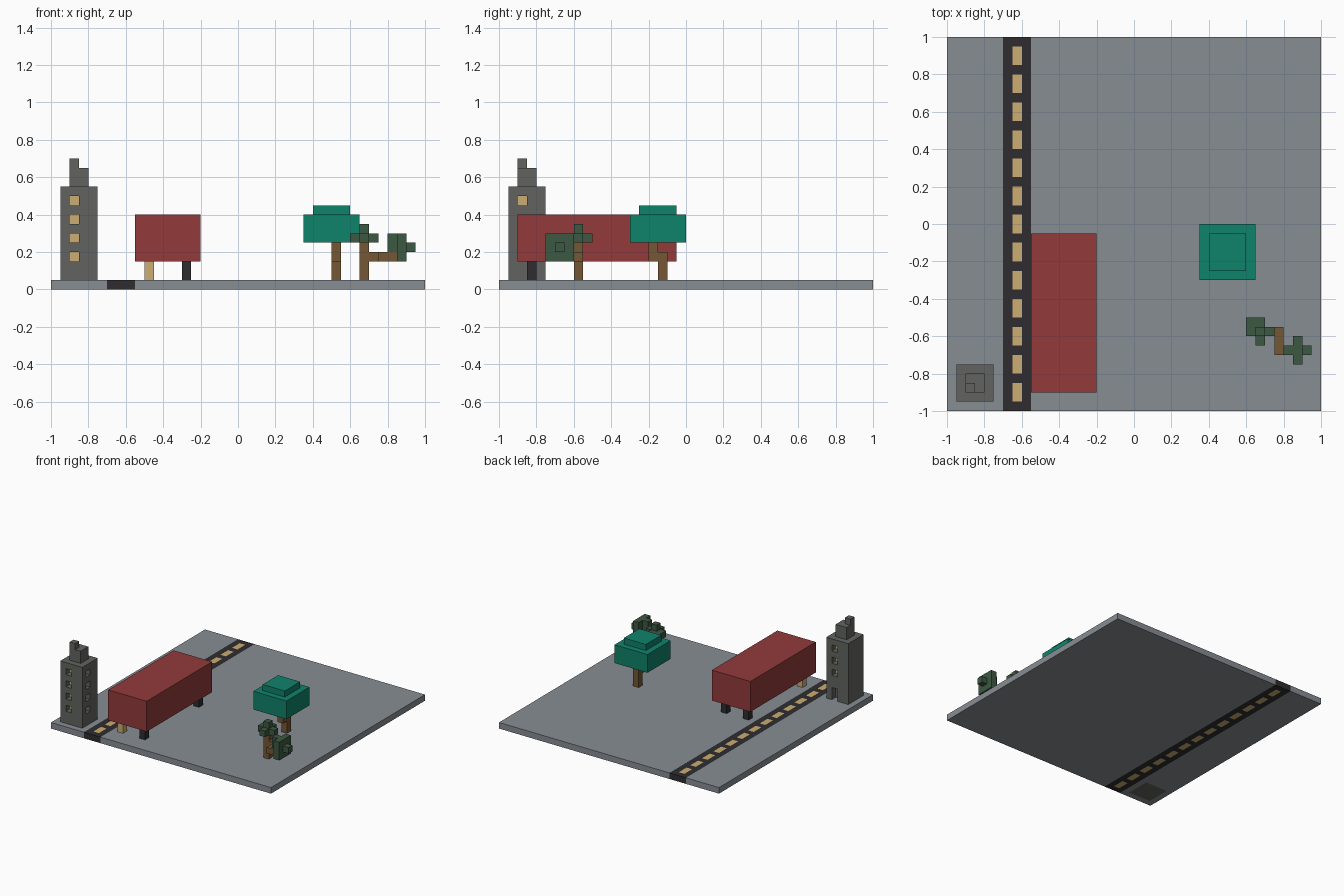
import bpy, bmesh
from mathutils import Vector

if "Cube" in bpy.data.objects:
    bpy.data.objects.remove(bpy.data.objects["Cube"])


def material(name, r, g, b):
    lin = [((c / 255 + 0.055) / 1.055) ** 2.4 for c in (r, g, b)]
    m = bpy.data.materials.new(name)
    m.diffuse_color = (*lin, 1)
    m.use_nodes = True
    m.node_tree.nodes["Principled BSDF"].inputs["Base Color"].default_value = m.diffuse_color
    return m


GROUND = material("slate grey", 135, 141, 148)
ROAD = material("asphalt", 46, 44, 47)
SAND = material("sand yellow", 204, 173, 114)
RED = material("dark red", 147, 58, 59)
STONE = material("stone grey", 98, 100, 96)
TEAL = material("teal leaves", 15, 131, 106)
GREEN = material("dark green leaves", 61, 88, 67)
BROWN = material("bark brown", 116, 87, 52)


def add_box(bm, x0, x1, y0, y1, z0, z1):
    verts = bmesh.ops.create_cube(bm, size=1)["verts"]
    for v in verts:
        v.co = Vector((x1 if v.co.x > 0 else x0,
                       y1 if v.co.y > 0 else y0,
                       z1 if v.co.z > 0 else z0))


def finish(bm, name, *mats):
    me = bpy.data.meshes.new(name)
    bm.to_mesh(me)
    bm.free()
    ob = bpy.data.objects.new(name, me)
    for m in mats:
        me.materials.append(m)
    bpy.context.collection.objects.link(ob)
    return ob


def boxes(name, mat, *bounds):
    bm = bmesh.new()
    for b in bounds:
        add_box(bm, *b)
    return finish(bm, name, mat)


def sliced_box(bounds, cuts):
    """Box cut by planes; cuts maps axis index to a list of positions."""
    bm = bmesh.new()
    add_box(bm, *bounds)
    for axis, places in cuts.items():
        for p in places:
            co, no = Vector((0, 0, 0)), Vector((0, 0, 0))
            co[axis], no[axis] = p, 1
            bmesh.ops.bisect_plane(bm, geom=bm.verts[:] + bm.edges[:] + bm.faces[:],
                                   plane_co=co, plane_no=no, dist=1e-5)
    bm.normal_update()
    return bm


# Ground slabs either side of the road; tower footing shows underneath
bm = sliced_box((-1, -0.7, -1, 1, 0, 0.05), {0: [-0.95, -0.75], 1: [-0.95, -0.75]})
for f in bm.faces:
    c = f.calc_center_median()
    if f.normal.z < -0.5 and abs(c.x + 0.85) < 0.05 and abs(c.y + 0.85) < 0.05:
        f.material_index = 1
finish(bm, "ground_left", GROUND, STONE)
boxes("ground_right", GROUND, (-0.55, 1, -1, 1, 0, 0.05))

# Road with dashed centre line on top and bottom
bm = sliced_box((-0.7, -0.55, -1, 1, 0, 0.05),
                {0: [-0.65, -0.6], 1: [-1 + 0.05 * j for j in range(1, 40)]})
for f in bm.faces:
    c = f.calc_center_median()
    row = int((c.y + 1) / 0.05)
    if abs(f.normal.z) > 0.5 and abs(c.x + 0.625) < 0.02 and row % 3:
        f.material_index = 1
finish(bm, "road", ROAD, SAND)

# Tower with recessed windows on front, right and back, and a back door
bm = sliced_box((-0.95, -0.75, -0.95, -0.75, 0.05, 0.55),
                {0: [-0.9, -0.85, -0.8], 1: [-0.9, -0.85, -0.8],
                 2: [0.05 + 0.05 * k for k in range(1, 10)]})
windows, door = [], []
for f in bm.faces:
    c, n = f.calc_center_median(), f.normal
    level = int((c.z - 0.05) / 0.05)
    front = n.y < -0.5 and abs(c.x + 0.875) < 0.02
    right = n.x > 0.5 and abs(c.y + 0.875) < 0.02
    back = n.y > 0.5 and abs(c.x + 0.825) < 0.02
    if back and level < 2:
        door.append(f)
    elif (front or right or back) and level in (2, 4, 6, 8):
        if not (back and level == 2):
            windows.append(f)
for f in windows:
    n = f.normal.copy()
    new = bmesh.ops.extrude_discrete_faces(bm, faces=[f])["faces"][0]
    bmesh.ops.translate(bm, verts=new.verts[:], vec=n * -0.05)
    new.material_index = 1
verts = set()
res = bmesh.ops.extrude_face_region(bm, geom=door)
bmesh.ops.delete(bm, geom=[f for f in door if f.is_valid], context="FACES")
verts = [g for g in res["geom"] if isinstance(g, bmesh.types.BMVert)]
bmesh.ops.translate(bm, verts=verts, vec=(0, -0.05, 0))
bmesh.ops.recalc_face_normals(bm, faces=bm.faces[:])
finish(bm, "tower", STONE, SAND)
boxes("tower_roof", STONE, (-0.9, -0.8, -0.9, -0.8, 0.55, 0.65))
boxes("chimney", STONE, (-0.9, -0.85, -0.9, -0.85, 0.65, 0.7))

# Raised red block on four short legs
boxes("red_body", RED, (-0.55, -0.2, -0.9, -0.05, 0.15, 0.4))
for name, x, y, mat in (("front_left_leg", -0.5, -0.85, SAND),
                        ("front_right_leg", -0.3, -0.85, ROAD),
                        ("back_left_leg", -0.5, -0.15, ROAD),
                        ("back_right_leg", -0.3, -0.15, ROAD)):
    boxes(name, mat, (x, x + 0.05, y, y + 0.05, 0.05, 0.15))

# Large tree
boxes("large_tree_trunk", BROWN,
      (0.5, 0.55, -0.15, -0.1, 0.05, 0.2),
      (0.5, 0.55, -0.2, -0.15, 0.15, 0.25))
boxes("large_tree_canopy", TEAL,
      (0.35, 0.65, -0.3, 0, 0.25, 0.4),
      (0.4, 0.6, -0.25, -0.05, 0.4, 0.45))

# Small bent tree with a side branch
boxes("small_tree_trunk", BROWN, (0.65, 0.7, -0.6, -0.55, 0.05, 0.25))
boxes("small_tree_branch", BROWN,
      (0.7, 0.8, -0.6, -0.55, 0.15, 0.2),
      (0.75, 0.8, -0.7, -0.6, 0.15, 0.2),
      (0.8, 0.85, -0.7, -0.65, 0.15, 0.2))
boxes("small_tree_top_leaves", GREEN,
      (0.6, 0.7, -0.6, -0.5, 0.25, 0.3),
      (0.65, 0.7, -0.65, -0.6, 0.25, 0.3),
      (0.7, 0.75, -0.6, -0.55, 0.25, 0.3),
      (0.65, 0.7, -0.6, -0.55, 0.3, 0.35))
boxes("small_tree_side_leaves", GREEN,
      (0.85, 0.9, -0.75, -0.6, 0.15, 0.3),
      (0.8, 0.85, -0.7, -0.65, 0.2, 0.3),
      (0.9, 0.95, -0.7, -0.65, 0.2, 0.25))
